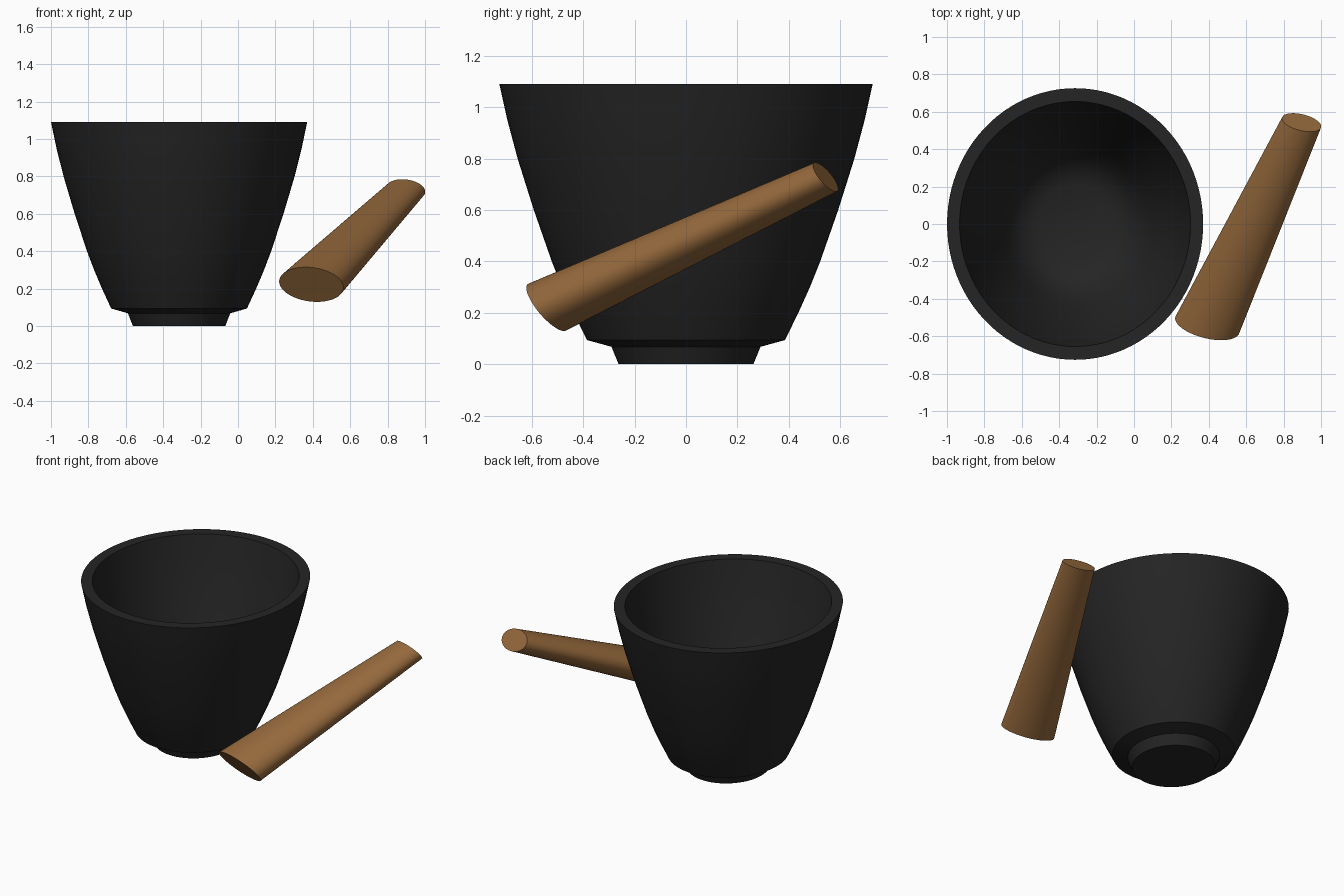
import bpy, bmesh, math
from mathutils import Matrix, Vector

cube = bpy.data.objects.get("Cube")
if cube:
    bpy.data.objects.remove(cube, do_unlink=True)


def make_material(name, color):
    mat = bpy.data.materials.new(name)
    mat.use_nodes = True
    mat.diffuse_color = color
    mat.node_tree.nodes["Principled BSDF"].inputs["Base Color"].default_value = color
    return mat


def lathe(name, profile, matrix, mat, angle, segments=96):
    """Turn a (radius, height) profile around z, cap both ends, then transform it."""
    bm = bmesh.new()
    rings = []
    for r, z in profile:
        turns = [math.tau * i / segments for i in range(segments)]
        rings.append([bm.verts.new((r * math.cos(t), r * math.sin(t), z)) for t in turns])
    for low, high in zip(rings, rings[1:]):
        for i in range(segments):
            j = (i + 1) % segments
            bm.faces.new((low[i], low[j], high[j], high[i]))
    bm.faces.new(rings[0][::-1])
    bm.faces.new(rings[-1])
    bmesh.ops.transform(bm, matrix=matrix, verts=bm.verts)
    bmesh.ops.recalc_face_normals(bm, faces=bm.faces)
    mesh = bpy.data.meshes.new(name)
    bm.to_mesh(mesh)
    bm.free()
    mesh.materials.append(mat)
    obj = bpy.data.objects.new(name, mesh)
    bpy.context.collection.objects.link(obj)
    bpy.ops.object.select_all(action="DESELECT")
    obj.select_set(True)
    bpy.context.view_layer.objects.active = obj
    bpy.ops.object.shade_smooth_by_angle(angle=math.radians(angle))
    return obj


black = make_material("black_stone", (0.018, 0.018, 0.018, 1))
brown = make_material("brown_wood", (0.30, 0.14, 0.045, 1))

# Mortar: foot, flared outer wall, flat rim, inner wall and floor
foot = [(0.262, 0), (0.29, 0.068)]
outer = [(0.385, 0.094), (0.437, 0.2), (0.482, 0.3), (0.522, 0.4), (0.592, 0.6),
         (0.655, 0.8), (0.695, 0.95), (0.726, 1.09)]
inner = [(0.655, 1.09), (0.623, 0.95), (0.583, 0.8), (0.518, 0.6), (0.447, 0.4),
         (0.405, 0.3), (0.358, 0.215), (0.30, 0.155), (0.217, 0.115)]
placement = Matrix.Translation((-0.315, 0, 0)) @ Matrix.Diagonal((0.943, 1, 1, 1))
lathe("mortar_bowl", foot + outer + inner, placement, black, 28)

# Pestle: tapered rod leaning beside the mortar, with an oval section
start, end = Vector((0.392, -0.54, 0.222)), Vector((0.896, 0.543, 0.728))
size = Vector((0.18, 0.14, 0.107))
axis = Vector([d / s for d, s in zip(end - start, size)])
placement = (Matrix.Translation(start) @ Matrix.Diagonal((*size, 1))
             @ axis.to_track_quat("Z", "Y").to_matrix().to_4x4())
lathe("pestle", [(1, 0), (0.61, axis.length)], placement, brown, 40, 64)
